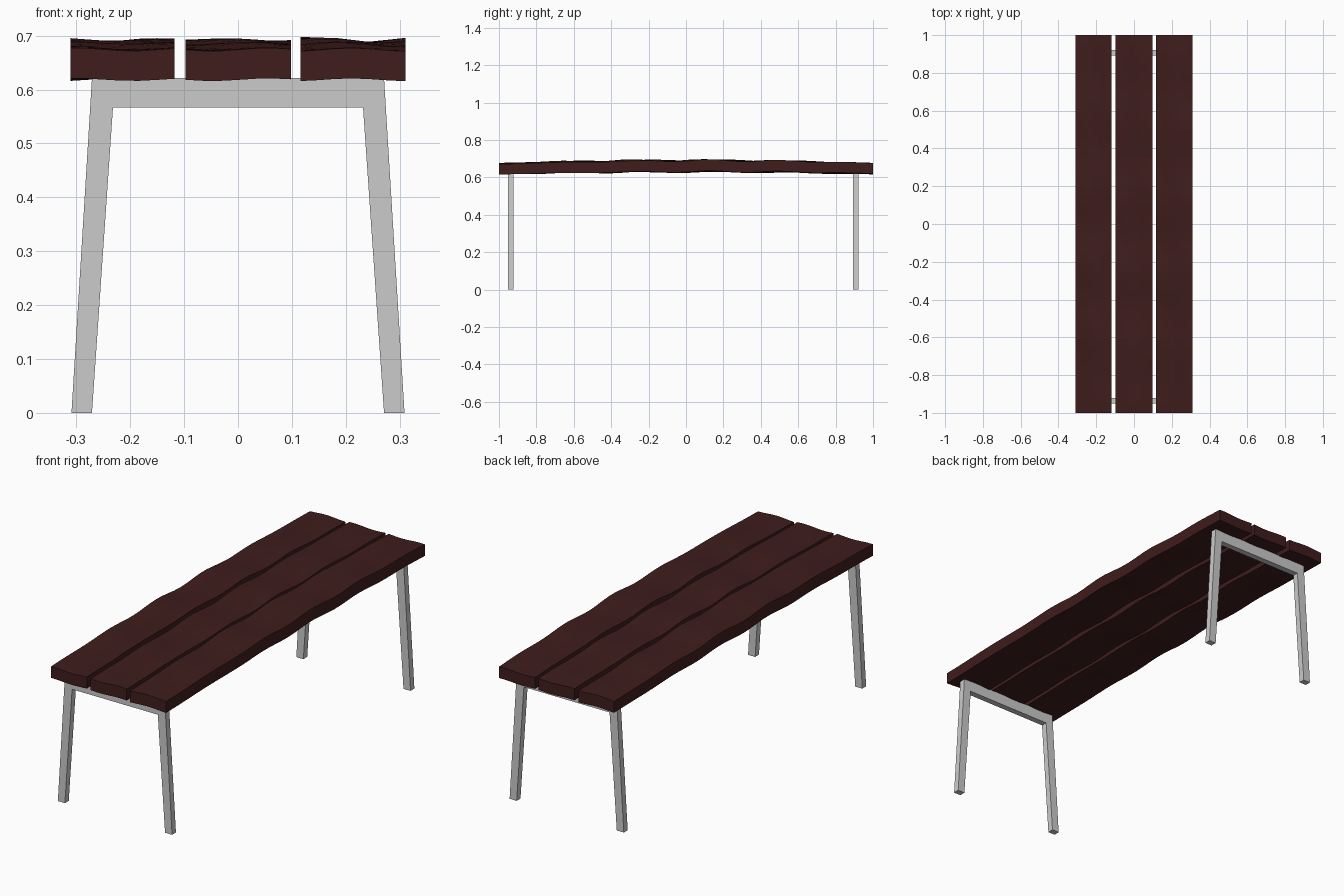
import bpy, bmesh, math

if "Cube" in bpy.data.objects:
    bpy.data.objects.remove(bpy.data.objects["Cube"])

wood = bpy.data.materials.new("dark_wood")
wood.diffuse_color = (0.05, 0.012, 0.012, 1)
wood.use_nodes = True
wood.node_tree.nodes["Principled BSDF"].inputs["Base Color"].default_value = wood.diffuse_color


def finish(name, bm, mat=None):
    bmesh.ops.recalc_face_normals(bm, faces=bm.faces)
    mesh = bpy.data.meshes.new(name)
    bm.to_mesh(mesh)
    bm.free()
    obj = bpy.data.objects.new(name, mesh)
    bpy.context.collection.objects.link(obj)
    if mat:
        mesh.materials.append(mat)
    return obj


def wave(x, y, phase):
    # slight arch along the length plus worn ripples
    arch = 0.015 * (1 - y * y)
    ripple = 0.004 * math.cos(2 * math.pi * (y - 0.2) / 0.4 + phase * 0.4)
    fine = 0.002 * math.sin(19 * y + 25 * x + phase)
    cross = 0.003 * math.sin(30 * x + 2 * y + phase)
    return arch + (ripple + fine) * (1.1 - y * y) + cross


def plank(name, x0, x1, phase):
    nx, ny = 6, 40
    bm = bmesh.new()
    rows = []
    for j in range(ny + 1):
        y = -1 + 2 * j / ny
        top, bottom = [], []
        for i in range(nx + 1):
            x = x0 + (x1 - x0) * i / nx
            w = wave(x, y, phase)
            top.append(bm.verts.new((x, y, 0.674 + w)))
            bottom.append(bm.verts.new((x, y, 0.618 + w * 0.8)))
        rows.append(top + bottom[::-1])
    n = len(rows[0])
    for a, b in zip(rows, rows[1:]):
        for i in range(n):
            k = (i + 1) % n
            bm.faces.new((a[i], a[k], b[k], b[i]))
    # end grain caps
    for r in (rows[0], rows[-1]):
        for i in range(nx):
            bm.faces.new((r[i], r[i + 1], r[n - 2 - i], r[n - 1 - i]))
    return finish(name, bm, wood)


def leg_frame(name, y, depth=0.03):
    # splayed legs and crossbar as one extruded profile
    half = [(0.309, 0), (0.271, 0), (0.232, 0.567)]
    outer = [(0.271, 0.621)]
    pts = half + [(-x, z) for x, z in half[::-1]] + [(-x, z) for x, z in outer] + outer
    bm = bmesh.new()
    face = bm.faces.new([bm.verts.new((x, y - depth / 2, z)) for x, z in pts])
    ext = bmesh.ops.extrude_face_region(bm, geom=[face])
    verts = [v for v in ext["geom"] if isinstance(v, bmesh.types.BMVert)]
    bmesh.ops.translate(bm, verts=verts, vec=(0, depth, 0))
    return finish(name, bm)


plank("left_plank", -0.311, -0.118, 0.0)
plank("middle_plank", -0.097, 0.098, 1.8)
plank("right_plank", 0.116, 0.311, 3.5)
leg_frame("front_leg_frame", -0.936)
leg_frame("back_leg_frame", 0.907)
